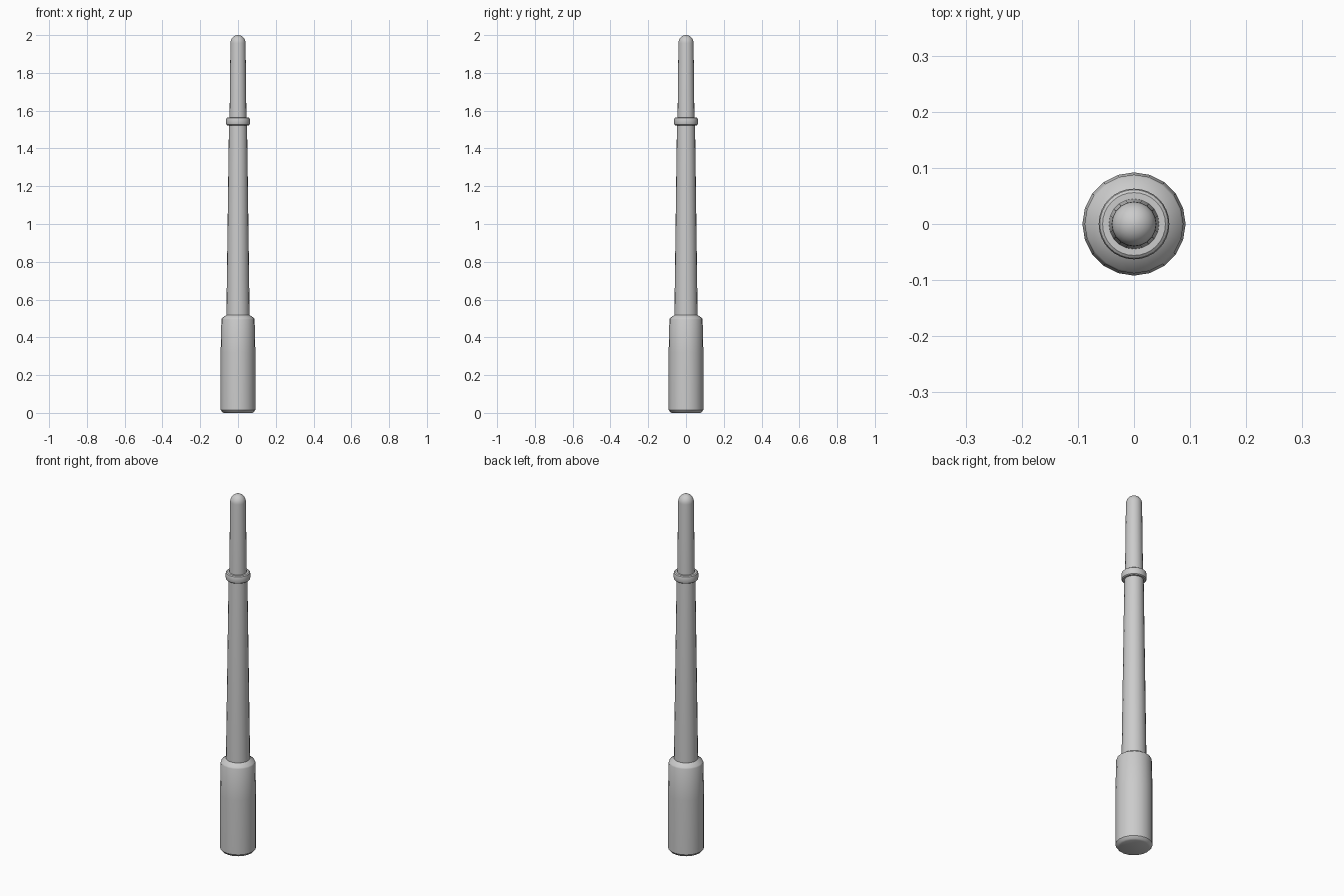
import bpy, bmesh
from math import sin, cos, pi, radians

if "Cube" in bpy.data.objects:
    bpy.data.objects.remove(bpy.data.objects["Cube"])


def lathe(name, profile, sides, closed=False):
    """Revolve (radius, z) points around z; ends are capped, or the profile loops."""
    bm = bmesh.new()
    rings = []
    for r, z in profile:
        rings.append([bm.verts.new((r * cos(2 * pi * i / sides), r * sin(2 * pi * i / sides), z))
                      for i in range(sides)])
    pairs = list(zip(rings, rings[1:]))
    if closed:
        pairs.append((rings[-1], rings[0]))
    for a, b in pairs:
        for i in range(sides):
            j = (i + 1) % sides
            bm.faces.new((a[i], a[j], b[j], b[i]))
    if not closed:
        bm.faces.new(rings[0][::-1])
        bm.faces.new(rings[-1])
    bmesh.ops.recalc_face_normals(bm, faces=bm.faces)
    mesh = bpy.data.meshes.new(name)
    bm.to_mesh(mesh)
    bm.free()
    obj = bpy.data.objects.new(name, mesh)
    bpy.context.collection.objects.link(obj)
    bpy.ops.object.select_all(action='DESELECT')
    obj.select_set(True)
    bpy.context.view_layer.objects.active = obj
    bpy.ops.object.shade_smooth_by_angle(angle=radians(35))
    return obj


# thick base sleeve with chamfered foot and sloped shoulder
lathe("base_sleeve", [(0.074, 0), (0.083, 0.004), (0.092, 0.016), (0.092, 0.32),
                      (0.088, 0.495), (0.085, 0.502), (0.062, 0.518)], 20)

# tapered shaft ending in a rounded tip
tip = [(0.040 * cos(a), 1.958 + 0.042 * sin(a)) for a in [k * pi / 14 for k in range(7)]]
lathe("shaft", [(0.062, 0.48), (0.048, 1.52), (0.0445, 1.57)] + tip + [(0.002, 2.0)], 20)

# rounded collar near the top
lathe("collar", [(0.043, 1.522), (0.056, 1.522), (0.061, 1.526), (0.063, 1.533),
                 (0.063, 1.554), (0.061, 1.561), (0.056, 1.565), (0.043, 1.565)], 32, closed=True)
